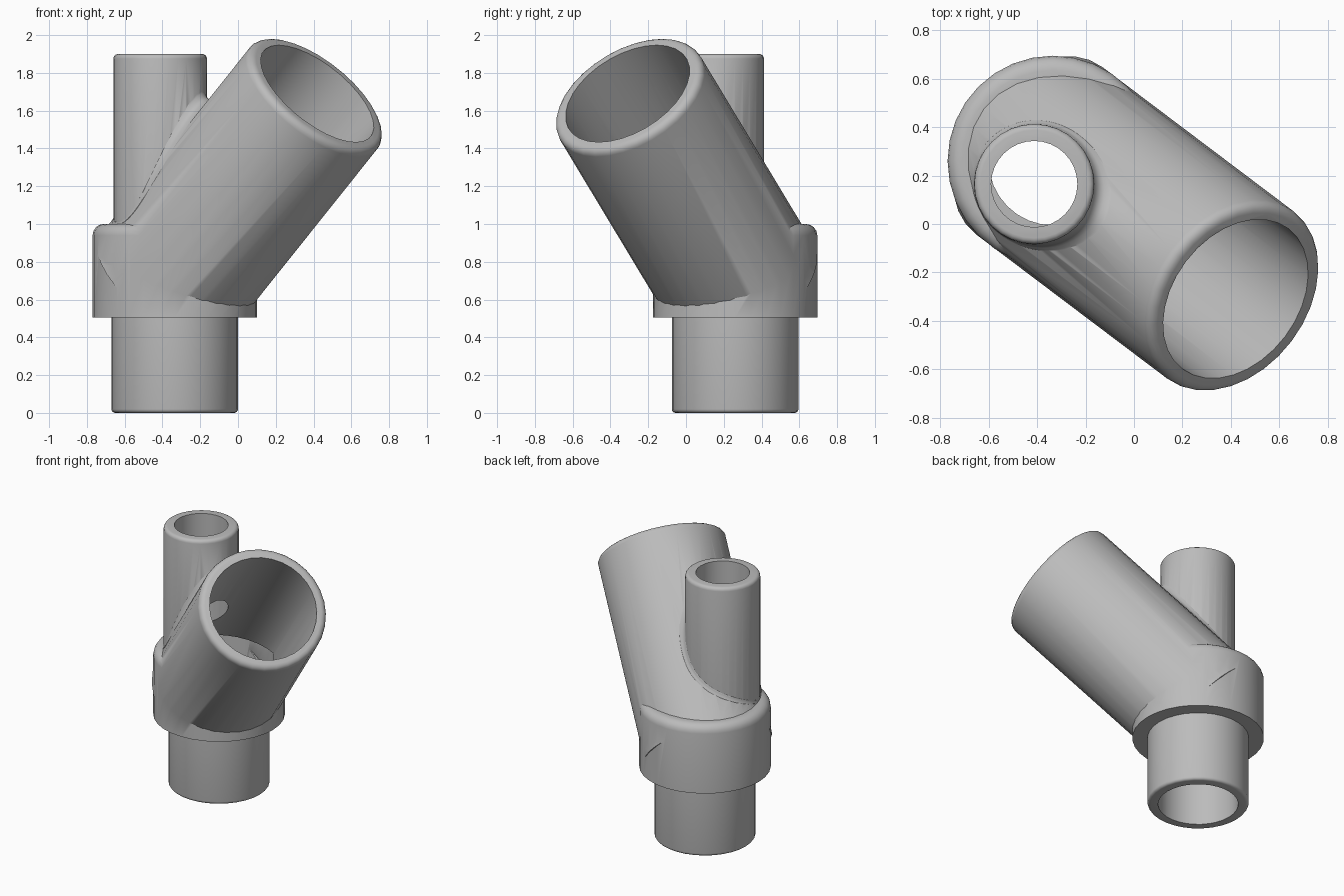
import bpy, bmesh, math
from mathutils import Vector, Matrix

if "Cube" in bpy.data.objects:
    bpy.data.objects.remove(bpy.data.objects["Cube"])

SIDES = 32
WALL = 0.07
BASE = Vector((-0.335, 0.26, 0))        # axis of the socket and collar
SMALL = Vector((-0.412, 0.165, 0))      # axis of the narrow upright pipe
R_SOCKET, R_COLLAR, R_BRANCH, R_SMALL = 0.335, 0.435, 0.433, 0.248
Z_COLLAR, Z_TOP = 0.505, 1.0
HEADING = Vector((0.798, -0.602, 0)).normalized()
AXIS = (HEADING + Vector((0, 0, 1))).normalized()   # branch leans 45 degrees
ORIGIN = BASE + Vector((0, 0, 0.745))
BRANCH_START, BRANCH_END = -0.1, 1.337

grey = bpy.data.materials.new("light grey")
grey.use_nodes = True
colour = (0.5, 0.5, 0.5, 1)
grey.diffuse_color = colour
grey.node_tree.nodes["Principled BSDF"].inputs["Base Color"].default_value = colour


def make_object(name, bm):
    bmesh.ops.recalc_face_normals(bm, faces=bm.faces)
    mesh = bpy.data.meshes.new(name)
    bm.to_mesh(mesh)
    bm.free()
    mesh.materials.append(grey)
    obj = bpy.data.objects.new(name, mesh)
    bpy.context.collection.objects.link(obj)
    return obj


def cylinder(name, radius, low, high, place, round_low=0, round_high=0):
    """Solid of revolution with optionally rounded end rims."""
    profile = []
    for z, size, side in ((low, round_low, 1), (high, round_high, -1)):
        steps = 5 if size else 1
        arc = []
        for i in range(steps):
            a = math.pi / 2 * i / max(steps - 1, 1)
            arc.append((radius - size * (1 - math.sin(a)), z + side * size * (1 - math.cos(a))))
        profile += arc if side == 1 else arc[::-1]
    bm = bmesh.new()
    rings = [[bm.verts.new((r * math.cos(t), r * math.sin(t), z))
              for t in (math.tau * k / SIDES for k in range(SIDES))] for r, z in profile]
    for a, b in zip(rings, rings[1:]):
        for k in range(SIDES):
            n = (k + 1) % SIDES
            bm.faces.new((a[k], a[n], b[n], b[k]))
    bm.faces.new(rings[0])
    bm.faces.new(rings[-1])
    bm.transform(place)
    return make_object(name, bm)


def slab_below(name, top):
    bm = bmesh.new()
    bmesh.ops.create_cube(bm, size=4, matrix=Matrix.Translation((0, 0, top - 2)))
    return make_object(name, bm)


def combine(target, tool, operation):
    mod = target.modifiers.new(operation, "BOOLEAN")
    mod.operation, mod.solver, mod.object = operation, "EXACT", tool
    bpy.context.view_layer.objects.active = target
    bpy.ops.object.modifier_apply(modifier=mod.name)
    bpy.data.objects.remove(tool)


def fillet_ring(name, size, steps=6, turns=64):
    """Rolling-ball fillet between the narrow pipe and the leaning branch."""
    bm = bmesh.new()
    rings = []
    side = AXIS.cross(HEADING).normalized()
    for k in range(turns):
        t = math.tau * k / turns
        out = Vector((math.cos(t), math.sin(t), 0))
        ball = SMALL + out * (R_SMALL + size)
        rel = ball - BASE
        reach = math.sqrt((R_BRANCH + size) ** 2 - rel.dot(side) ** 2)
        ball.z = ORIGIN.z + rel.dot(HEADING) + reach * math.sqrt(2)
        foot = ORIGIN + AXIS * (ball - ORIGIN).dot(AXIS)
        d1, d2 = -out, (foot - ball).normalized()
        deep = size + 0.006
        arc = [ball + d1.slerp(d2, i / steps) * size for i in range(steps + 1)]
        arc = [ball + d1 * deep] + arc[1:-1] + [ball + d2 * deep]
        # buried corner closes the section inside both pipes
        arc += [ball + d2 * (size + 0.05), ball + (d1 + d2).normalized() * size * 3.2,
                ball + d1 * (size + 0.05)]
        rings.append([bm.verts.new(p) for p in arc])
    for k, a in enumerate(rings):
        b = rings[(k + 1) % turns]
        for i in range(len(a)):
            j = (i + 1) % len(a)
            bm.faces.new((a[i], a[j], b[j], b[i]))
    return make_object(name, bm)


upright = Matrix.Translation(BASE)
narrow = Matrix.Translation(SMALL)
leaning = Matrix.Translation(ORIGIN) @ AXIS.to_track_quat("Z", "Y").to_matrix().to_4x4()

# Outer shape: collar, socket, leaning branch, narrow pipe, blended joint
body = cylinder("pipe_fitting", R_COLLAR, Z_COLLAR, Z_TOP, upright, 0, 0.06)
combine(body, cylinder("socket", R_SOCKET, 0, 0.6, upright, 0.02), "UNION")
branch = cylinder("branch", R_BRANCH, BRANCH_START, BRANCH_END, leaning, 0, 0.04)
combine(branch, slab_below("branch_trim", Z_COLLAR + 0.01), "DIFFERENCE")
combine(body, branch, "UNION")
combine(body, cylinder("narrow_pipe", R_SMALL, 0.8, 1.9, narrow, 0, 0.025), "UNION")
combine(body, fillet_ring("joint_fillet", 0.05), "UNION")

# Inner shape: matching bores meeting in a chamber inside the collar
bore = cylinder("branch_bore", R_BRANCH - WALL, BRANCH_START, BRANCH_END + 0.2, leaning)
combine(bore, slab_below("bore_trim", Z_COLLAR + WALL + 0.01), "DIFFERENCE")
hollows = [
    cylinder("chamber", R_COLLAR - WALL, Z_COLLAR + WALL, Z_TOP - WALL, upright),
    bore,
    cylinder("socket_bore", R_SOCKET - WALL, -0.2, 0.7, upright),
    cylinder("narrow_bore", R_SMALL - WALL, 0.8, 2.1, narrow),
]
for hollow in hollows:
    combine(body, hollow, "DIFFERENCE")

# Smooth walls with crisp rims
bpy.ops.object.select_all(action="DESELECT")
body.select_set(True)
bpy.context.view_layer.objects.active = body
bpy.ops.object.shade_smooth_by_angle(angle=math.radians(30))
